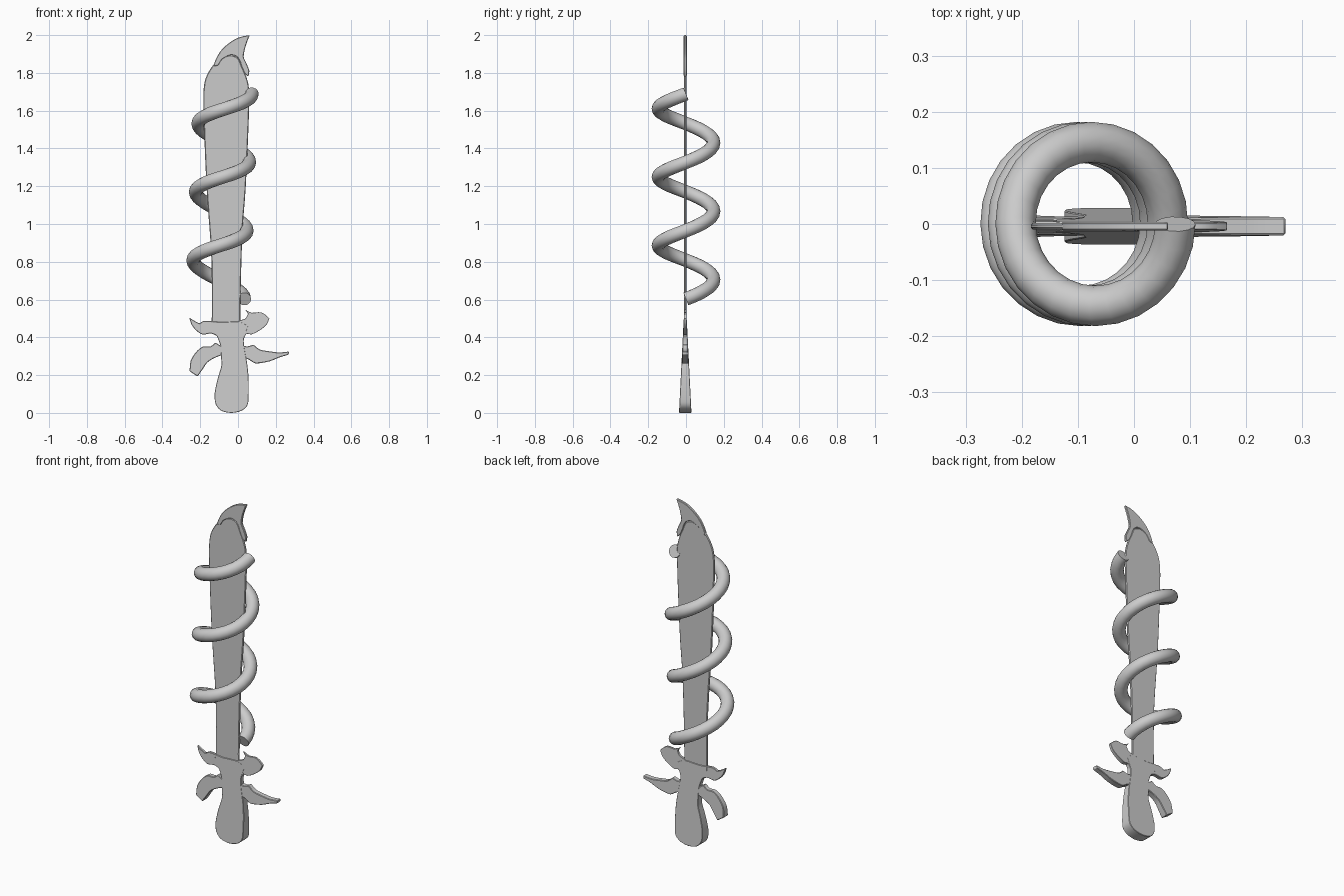
import bpy
import math
from mathutils import Vector

cube = bpy.data.objects.get("Cube")
if cube:
    bpy.data.objects.remove(cube, do_unlink=True)

grey = bpy.data.materials.new("light_grey")
grey.use_nodes = True
colour = (0.6, 0.6, 0.6, 1)
grey.diffuse_color = colour
grey.node_tree.nodes["Principled BSDF"].inputs["Base Color"].default_value = colour

MID_Y = -0.004


def finish(name, verts, faces, bevel=0):
    mesh = bpy.data.meshes.new(name)
    mesh.from_pydata(verts, [], faces)
    mesh.materials.append(grey)
    obj = bpy.data.objects.new(name, mesh)
    bpy.context.collection.objects.link(obj)
    if bevel:
        mod = obj.modifiers.new("soft_edge", "BEVEL")
        mod.width = bevel
        mod.segments = 1
        mod.limit_method = "ANGLE"
        mod.angle_limit = math.radians(50)
    bpy.ops.object.select_all(action="DESELECT")
    bpy.context.view_layer.objects.active = obj
    obj.select_set(True)
    bpy.ops.object.shade_smooth_by_angle(angle=math.radians(35))
    return obj


def smooth_outline(points, steps=3):
    """Closed flowing curve through the points, sharp turns stay corners."""
    pts = [Vector(p) for p in points]
    count = len(pts)
    tangents = []
    for i, p in enumerate(pts):
        before, after = p - pts[i - 1], pts[(i + 1) % count] - p
        corner = before.angle(after) > math.radians(52)
        tangents.append(Vector((0, 0)) if corner else
                        (before.normalized() + after.normalized()) / 2
                        * min(before.length, after.length))
    out = []
    for i, a in enumerate(pts):
        j = (i + 1) % count
        b = pts[j]
        for s in range(steps):
            t = s / steps
            h = t * t * (3 - 2 * t)
            out.append(a.lerp(b, h) + tangents[i] * t * (1 - t) ** 2
                       - tangents[j] * t * t * (1 - t))
    return out


def plate(name, points, half, bevel):
    """Extruded outline in x and z; half gives the half thickness at a height."""
    line = smooth_outline(points)
    n = len(line)
    verts = [(x, MID_Y - half(z), z) for x, z in line]
    verts += [(x, MID_Y + half(z), z) for x, z in line]
    faces = [list(range(n)), list(range(2 * n - 1, n - 1, -1))]
    faces += [(i, i + n, (i + 1) % n + n, (i + 1) % n) for i in range(n)]
    # outlines run clockwise seen from the front, so turn the faces outward
    area = sum(line[i - 1].cross(line[i]) for i in range(n))
    if area < 0:
        faces = [list(reversed(f)) for f in faces]
    return finish(name, verts, faces, bevel)


def grip_half(z):
    return 0.033 - 0.05 * z


def horn_half(z):
    return 0.95 * grip_half(z)


# Blade, widening upward to a rounded end
plate("blade", [
    (-0.14, 0.42), (-0.14, 0.8), (-0.167, 1.2), (-0.183, 1.6), (-0.183, 1.7),
    (-0.172, 1.77), (-0.14, 1.83), (-0.1, 1.873), (-0.04, 1.894), (0, 1.878),
    (0.02, 1.835), (0.04, 1.79), (0.055, 1.74), (0.06, 1.68), (0.055, 1.5),
    (0.04, 1.18), (0.024, 0.97), (0.013, 0.6), (0.013, 0.42),
], lambda z: 0.006, 0.004)

# Hooked cap around the blade end
plate("blade_tip", [
    (-0.13, 1.835), (-0.122, 1.862), (-0.093, 1.915), (-0.045, 1.96),
    (0.005, 1.988), (0.062, 2), (0.04, 1.94), (0.03, 1.885), (0.045, 1.85),
    (0.06, 1.81), (0.055, 1.78), (0.037, 1.795), (0.02, 1.83), (0.008, 1.865),
    (-0.01, 1.887), (-0.04, 1.894), (-0.085, 1.87), (-0.105, 1.84),
], lambda z: 0.008, 0.004)

# Grip, flaring in width and thickness toward the pommel
plate("grip", [
    (-0.14, 0.485), (-0.09, 0.48), (0.01, 0.483), (0.055, 0.46), (0.04, 0.42),
    (0.03, 0.38), (0.04, 0.31), (0.05, 0.25), (0.056, 0.18), (0.056, 0.09),
    (0.05, 0.04), (0.02, 0.012), (-0.035, 0), (-0.09, 0.012), (-0.118, 0.045),
    (-0.124, 0.1), (-0.108, 0.18), (-0.088, 0.25), (-0.09, 0.3), (-0.093, 0.355),
    (-0.105, 0.39), (-0.115, 0.41), (-0.14, 0.42),
], grip_half, 0.002)

# Guard horns
horns = {
    "upper_right_horn": [
        (-0.258, 0.505), (-0.23, 0.487), (-0.204, 0.474), (-0.18, 0.487),
        (-0.14, 0.485), (-0.08, 0.48), (-0.1, 0.4), (-0.14, 0.42),
        (-0.188, 0.415), (-0.222, 0.437), (-0.246, 0.468)],
    "upper_left_horn": [
        (0, 0.483), (0.04, 0.5), (0.053, 0.525), (0.038, 0.547), (0.072, 0.53),
        (0.125, 0.532), (0.166, 0.5), (0.152, 0.468), (0.115, 0.437),
        (0.072, 0.416), (0.045, 0.42), (0.025, 0.385), (-0.02, 0.42)],
    "lower_right_horn": [
        (-0.06, 0.36), (-0.093, 0.357), (-0.119, 0.373), (-0.145, 0.352),
        (-0.183, 0.352), (-0.215, 0.33), (-0.25, 0.278), (-0.256, 0.22),
        (-0.214, 0.193), (-0.188, 0.23), (-0.162, 0.267), (-0.13, 0.288),
        (-0.09, 0.304), (-0.06, 0.31)],
    "lower_left_horn": [
        (0.01, 0.36), (0.05, 0.352), (0.082, 0.362), (0.114, 0.336),
        (0.167, 0.326), (0.22, 0.32), (0.27, 0.325), (0.268, 0.308),
        (0.22, 0.294), (0.167, 0.273), (0.093, 0.262), (0.056, 0.283),
        (0.01, 0.3)],
}
for name, outline in horns.items():
    plate(name, outline, horn_half, 0.003)


# Coil winding three turns around the blade, leaning slightly
def coil_point(turn):
    a = turn * math.tau
    z = 0.615 + 0.362 * turn
    lean = -0.095 + 0.037 * (z - 0.9)
    return Vector((lean + 0.139 * math.cos(a), 0.146 * math.sin(a),
                   z - 0.012 * math.cos(a)))


STEPS, SIDES, TUBE = 84, 14, 0.036
verts, faces = [], []
for i in range(STEPS + 1):
    turn = 3 * i / STEPS
    centre = coil_point(turn)
    along = (coil_point(turn + 0.001) - coil_point(turn - 0.001)).normalized()
    side = along.cross(Vector((0, 0, 1))).normalized()
    up = side.cross(along)
    for k in range(SIDES):
        a = k * math.tau / SIDES
        verts.append(centre + TUBE * (side * math.cos(a) + up * math.sin(a)))
for i in range(STEPS):
    for k in range(SIDES):
        a, b = i * SIDES + k, i * SIDES + (k + 1) % SIDES
        faces.append((a, a + SIDES, b + SIDES, b))
faces.append(list(range(SIDES)))
faces.append(list(reversed(range(STEPS * SIDES, (STEPS + 1) * SIDES))))
coil = finish("coil", verts, faces)

# Make every surface face outward
for obj in list(bpy.context.selected_objects):
    bpy.ops.object.mode_set(mode="EDIT")
    bpy.ops.mesh.select_all(action="SELECT")
    bpy.ops.mesh.normals_make_consistent(inside=False)
    bpy.ops.object.mode_set(mode="OBJECT")
